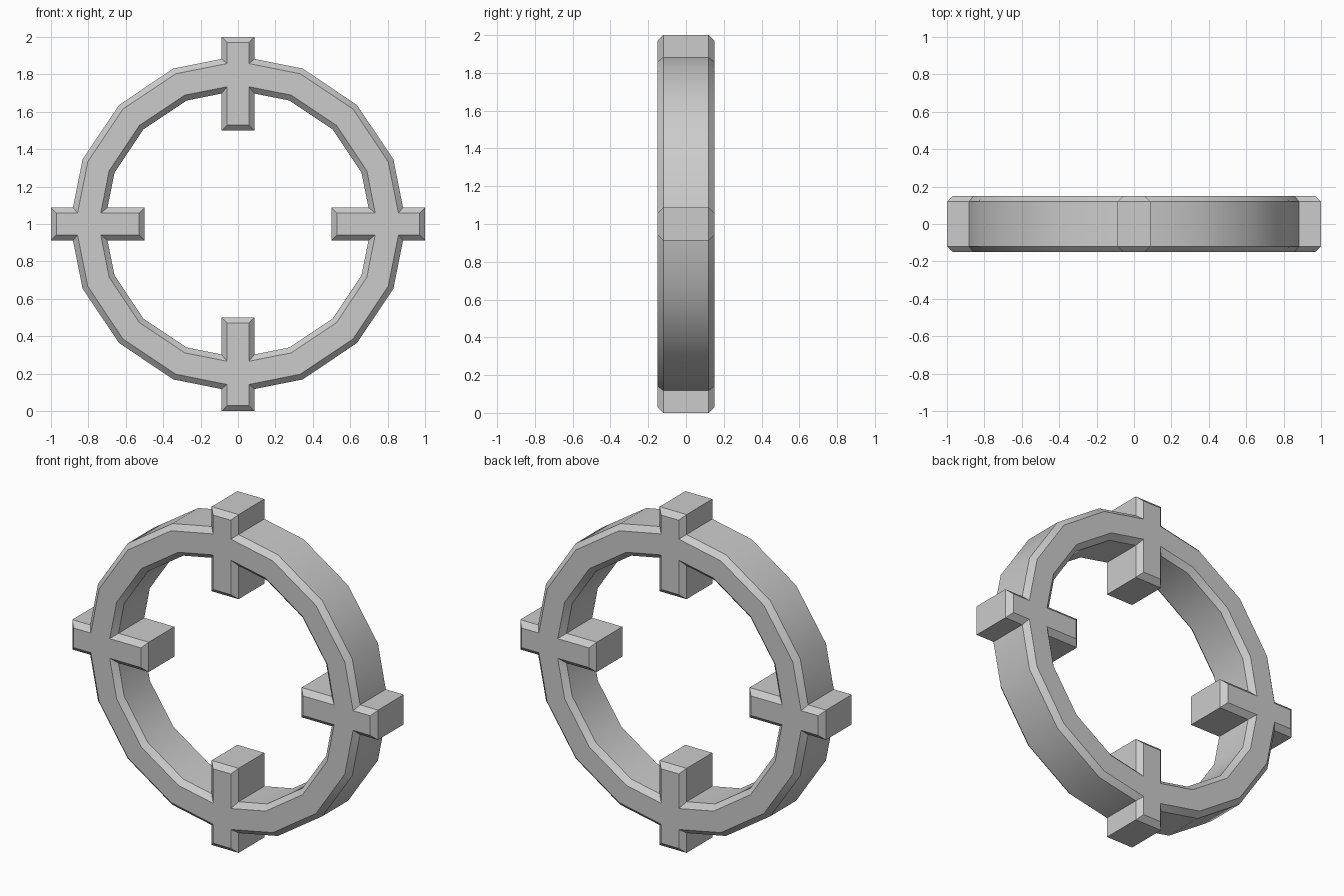
import bpy, bmesh, math
from mathutils import Vector

if "Cube" in bpy.data.objects:
    bpy.data.objects.remove(bpy.data.objects["Cube"])

W = 0.088      # half width of the crosshair bars
D = 0.15       # half depth
C = 0.03       # chamfer


def outline(r, tip):
    """Closed CCW 16-gon outline with four bar tips: 7 points per quadrant."""
    k = math.pi / 8
    slope = (1 - math.sin(3 * k)) / math.cos(3 * k)
    j = r - W * slope                       # where the bar side meets the ring
    quad = [(j, W)] + [(r * math.cos(i * k), r * math.sin(i * k)) for i in (1, 2, 3)]
    quad += [(W, j), (W, tip), (-W, tip)]
    pts = []
    for q in range(4):
        for x, y in quad:
            for _ in range(q):
                x, y = -y, x
            pts.append(Vector((x, y)))
    return pts


def offset(pts, d):
    """Mitred offset to the left of the travel direction."""
    res = []
    n = len(pts)
    for i in range(n):
        a = (pts[i] - pts[i - 1]).normalized()
        b = (pts[(i + 1) % n] - pts[i]).normalized()
        na, nb = Vector((-a.y, a.x)), Vector((-b.y, b.x))
        res.append(pts[i] + (na + nb) * (d / (1 + na.dot(nb))))
    return res


outer = outline(0.9, 1.0)
inner = outline(0.715, 0.5)
outer_flat = offset(outer, C)
inner_flat = offset(inner, -C)

bm = bmesh.new()


def ring(pts, y):
    return [bm.verts.new((p.x, y, p.y + 1)) for p in pts]


def strip(a, b):
    n = len(a)
    for i in range(n):
        k = (i + 1) % n
        bm.faces.new((a[i], a[k], b[k], b[i]))


# Walls and chamfers of the outer and inner outlines
caps = []
for edge, flat in ((outer, outer_flat), (inner, inner_flat)):
    loops = [ring(flat, -D), ring(edge, C - D), ring(edge, D - C), ring(flat, D)]
    for a, b in zip(loops, loops[1:]):
        strip(a, b)
    caps.append((loops[0], loops[3]))

# Flat front and back faces: ring segments and bar faces
for side in (0, 1):
    o, n = caps[0][side], caps[1][side]
    for q in range(4):
        s = q * 7
        for i in range(s, s + 4):
            bm.faces.new((o[i], o[i + 1], n[i + 1], n[i]))
        ids = [s + 4, s + 5, s + 6, (s + 7) % 28]
        bm.faces.new([o[i] for i in ids] + [n[i] for i in reversed(ids)])

bmesh.ops.recalc_face_normals(bm, faces=bm.faces)
mesh = bpy.data.meshes.new("crosshair_ring")
bm.to_mesh(mesh)
bm.free()
obj = bpy.data.objects.new("crosshair_ring", mesh)
bpy.context.collection.objects.link(obj)

# Smooth ring walls, crisp chamfers
bpy.context.view_layer.objects.active = obj
obj.select_set(True)
bpy.ops.object.shade_smooth_by_angle(angle=math.radians(30))
